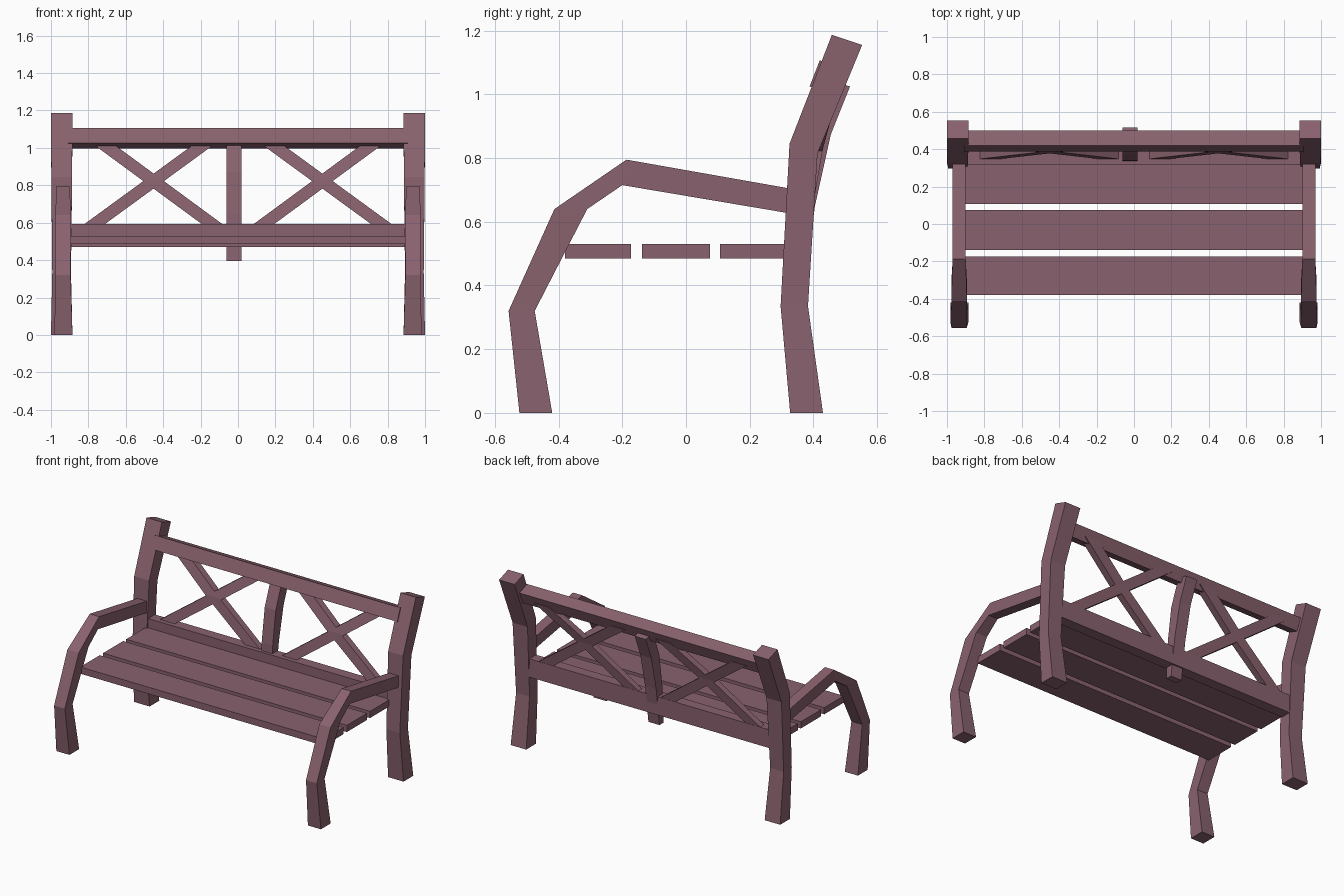
import bpy, bmesh

if "Cube" in bpy.data.objects:
    bpy.data.objects.remove(bpy.data.objects["Cube"])

wood = bpy.data.materials.new("plum wood")
wood.diffuse_color = (0.25, 0.122, 0.156, 1)
wood.use_nodes = True
wood.node_tree.nodes["Principled BSDF"].inputs["Base Color"].default_value = wood.diffuse_color


def loft(name, rings):
    """Square-section beam through a list of four-cornered rings."""
    bm = bmesh.new()
    vs = [[bm.verts.new(p) for p in ring] for ring in rings]
    for a, b in zip(vs, vs[1:]):
        for i in range(4):
            j = (i + 1) % 4
            bm.faces.new((a[i], a[j], b[j], b[i]))
    bm.faces.new(vs[0])
    bm.faces.new(vs[-1])
    bmesh.ops.recalc_face_normals(bm, faces=bm.faces)
    me = bpy.data.meshes.new(name)
    bm.to_mesh(me)
    bm.free()
    me.materials.append(wood)
    ob = bpy.data.objects.new(name, me)
    bpy.context.collection.objects.link(ob)
    return ob


def bent_beam(name, stations, side=1):
    """Stations: (front y, z), (back y, z), (inner x, outer x)."""
    return loft(name, [[(side * x0, *f), (side * x1, *f), (side * x1, *b), (side * x0, *b)]
                       for f, b, (x0, x1) in stations])


def rail(name, profile, half):
    return loft(name, [[(x, y, z) for y, z in profile] for x in (-half, half)])


def box_profile(y0, y1, z0, z1):
    return [(y0, z0), (y1, z0), (y1, z1), (y0, z1)]


for side, label in ((-1, "left"), (1, "right")):
    # back posts
    bent_beam(label + "_back_post", [
        ((0.327, 0), (0.43, 0), (0.885, 1.0)),
        ((0.297, 0.335), (0.383, 0.335), (0.893, 0.993)),
        ((0.325, 0.845), (0.413, 0.815), (0.887, 0.998)),
        ((0.458, 1.187), (0.553, 1.155), (0.885, 1.0))], side)
    # front leg bending over into the armrest
    bent_beam(label + "_front_leg_and_arm", [
        ((-0.523, 0), (-0.42, 0), (0.885, 0.982)),
        ((-0.557, 0.32), (-0.475, 0.32), (0.895, 0.975)),
        ((-0.413, 0.64), (-0.31, 0.64), (0.893, 0.977)),
        ((-0.187, 0.795), (-0.2, 0.715), (0.9, 0.97)),
        ((0.34, 0.702), (0.34, 0.624), (0.9, 0.97))], side)
    # crossed braces, curving back with the posts
    levels = [(0.56, 0.343, 0.383), (0.83, 0.385, 0.43), (1.03, 0.44, 0.485)]
    for kind, xb, xt in (("rising", 0.77, 0.18), ("falling", 0.135, 0.72)):
        rings = []
        for z, y0, y1 in levels:
            x = xb + (xt - xb) * (z - 0.59) / 0.43
            rings.append([(side * (x + dx), y, z) for dx, y in
                          ((-0.055, y0), (0.055, y0), (0.055, y1), (-0.055, y1))])
        loft(f"{label}_{kind}_brace", rings)

# seat slats
for i, (y0, y1) in enumerate(((-0.38, -0.173), (-0.138, 0.075), (0.107, 0.32))):
    rail(f"seat_slat_{i + 1}", box_profile(y0, y1, 0.485, 0.53), 0.905)

# backrest rails
rail("lower_back_rail", box_profile(0.318, 0.39, 0.47, 0.592), 0.91)
rail("top_back_rail", [(0.388, 1.025), (0.467, 0.998), (0.5, 1.077), (0.42, 1.107)], 0.91)

# slightly off-centre middle post
bent_beam("middle_back_post", [
    ((0.325, 0.395), (0.37, 0.395), (-0.062, 0.02)),
    ((0.34, 0.65), (0.405, 0.65), (-0.062, 0.02)),
    ((0.372, 0.87), (0.455, 0.875), (-0.062, 0.02)),
    ((0.44, 1.045), (0.515, 1.025), (-0.062, 0.02))])
